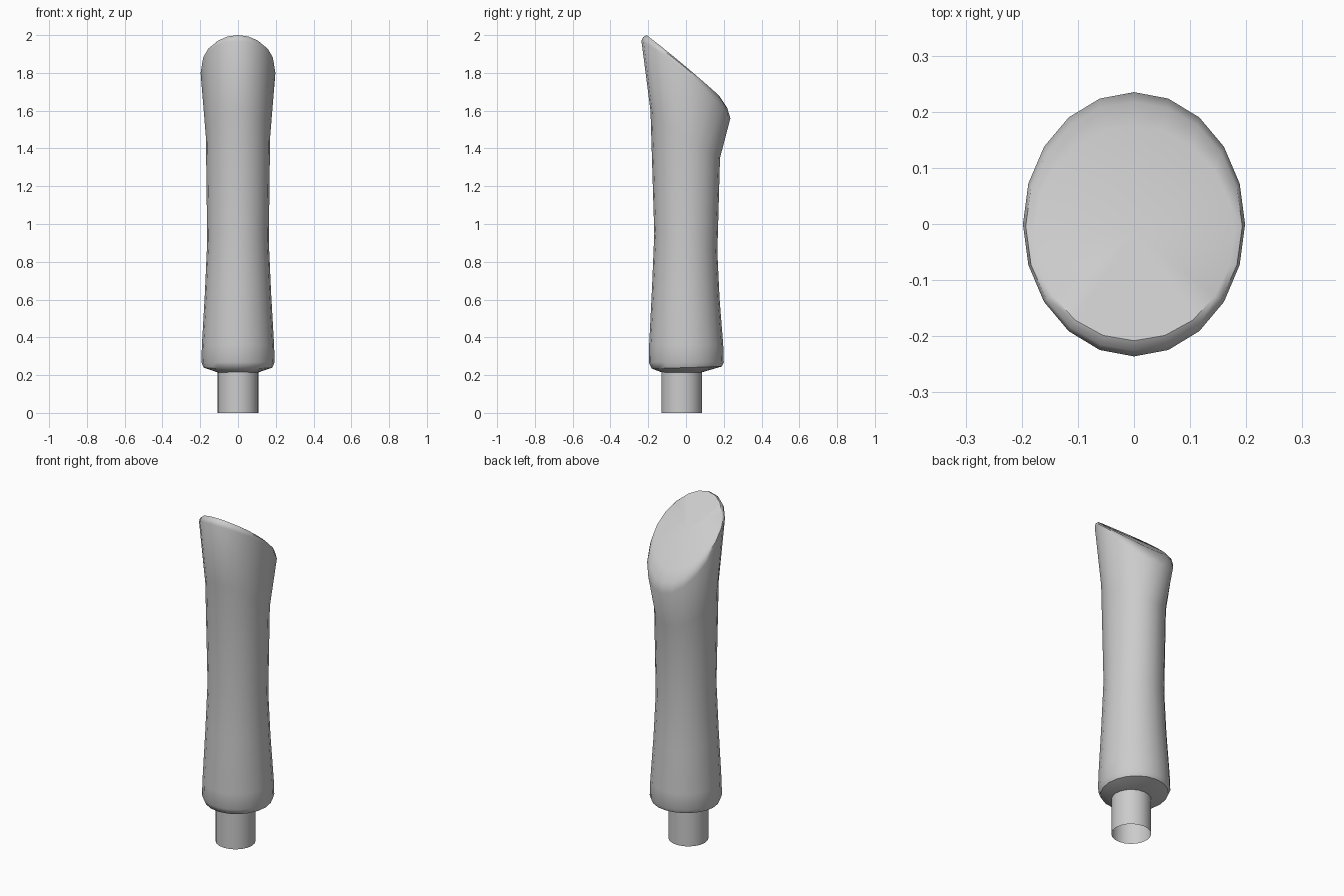
import bpy, bmesh, math

if "Cube" in bpy.data.objects:
    bpy.data.objects.remove(bpy.data.objects["Cube"])

SIDES = 20


def loft(name, rings, cap_start, cap_end, angle):
    """Skin elliptical rings: (half width x, y front, y back, z front, z side, z back)."""
    bm = bmesh.new()
    loops = []
    for rx, yf, yb, zf, zm, zb in rings:
        loop = []
        for i in range(SIDES):
            a = 2 * math.pi * i / SIDES
            s = -math.cos(a)  # -1 at the front, +1 at the back
            y = (yf + yb) / 2 + s * (yb - yf) / 2
            z = zm + s * (zb - zf) / 2 + s * s * ((zf + zb) / 2 - zm)
            loop.append(bm.verts.new((rx * math.sin(a), y, z)))
        loops.append(loop)
    for lo, hi in zip(loops, loops[1:]):
        for i in range(SIDES):
            j = (i + 1) % SIDES
            bm.faces.new((lo[i], lo[j], hi[j], hi[i]))
    # Caps are fans around the ring's mid point
    for use, loop, ring in ((cap_start, loops[0][::-1], rings[0]), (cap_end, loops[-1], rings[-1])):
        if use:
            c = bm.verts.new((0, (ring[1] + ring[2]) / 2, ring[4]))
            for i in range(SIDES):
                bm.faces.new((loop[i], loop[(i + 1) % SIDES], c))
    mesh = bpy.data.meshes.new(name)
    bm.to_mesh(mesh)
    bm.free()
    ob = bpy.data.objects.new(name, mesh)
    bpy.context.collection.objects.link(ob)
    bpy.ops.object.select_all(action='DESELECT')
    ob.select_set(True)
    bpy.context.view_layer.objects.active = ob
    bpy.ops.object.shade_smooth_by_angle(angle=math.radians(angle))
    return ob


# Grip: shallow cone underneath, waisted shaft, flared slanted top
loft("grip", [
    (0.110, -0.130, 0.085, 0.215, 0.215, 0.215),
    (0.182, -0.182, 0.190, 0.235, 0.240, 0.246),
    (0.194, -0.197, 0.200, 0.268, 0.268, 0.268),
    (0.191, -0.195, 0.197, 0.36, 0.36, 0.36),
    (0.175, -0.180, 0.178, 0.66, 0.64, 0.60),
    (0.163, -0.168, 0.166, 0.95, 0.91, 0.85),
    (0.170, -0.188, 0.180, 1.60, 1.46, 1.35),
    (0.198, -0.236, 0.235, 1.97, 1.80, 1.56),
    (0.193, -0.226, 0.218, 1.99, 1.828, 1.615),
    (0.178, -0.208, 0.175, 2.00, 1.846, 1.68),
], True, True, 45)

# Mounting tube, open at the bottom
loft("mount_tube", [
    (0.108, -0.131, 0.085, z, z, z) for z in (0.0, 0.225)
], False, False, 40)
